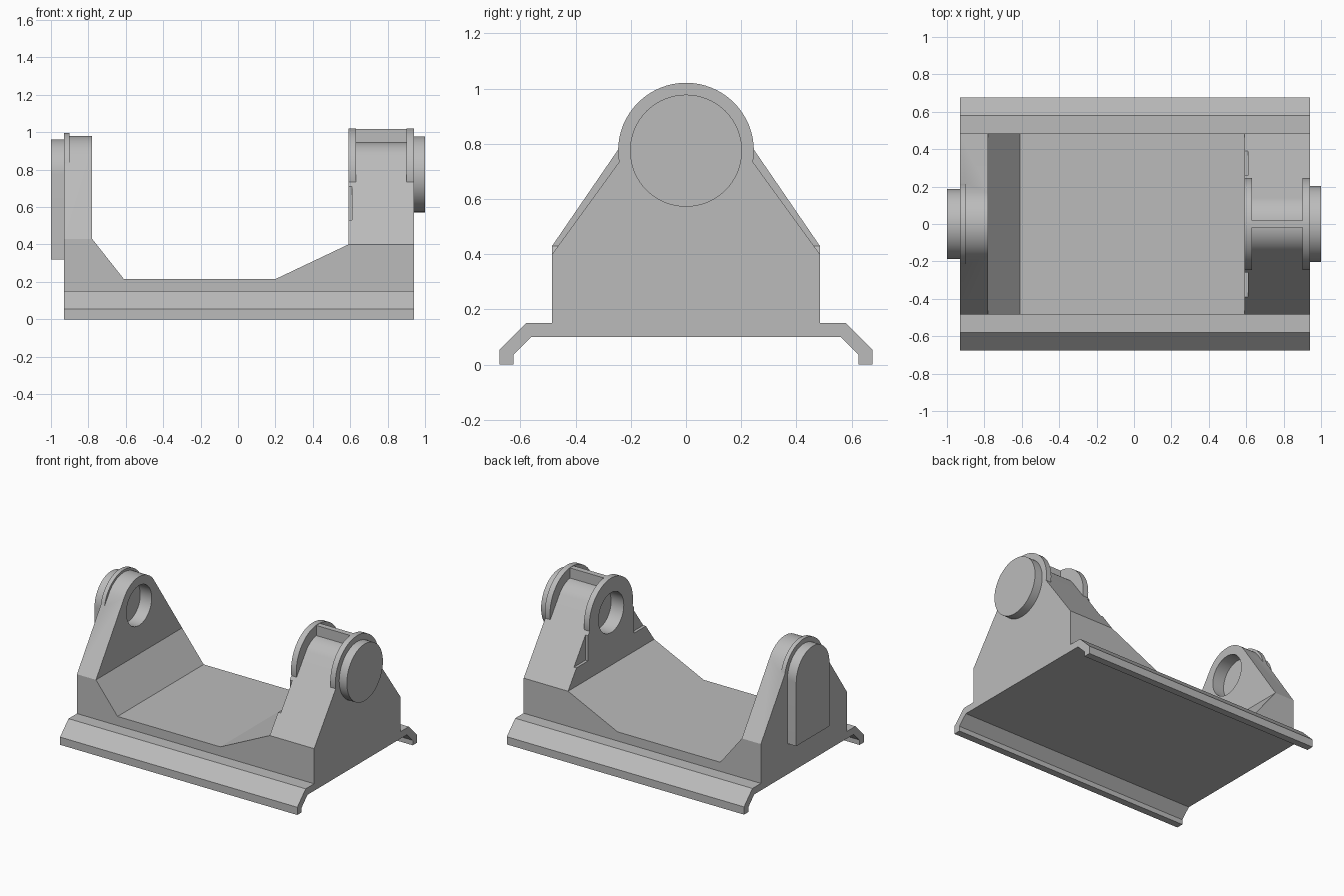
import bpy, bmesh
from math import cos, sin, pi, atan2, hypot, acos, radians

cube = bpy.data.objects.get("Cube")
if cube:
    bpy.data.objects.remove(cube, do_unlink=True)

grey = bpy.data.materials.new("plain grey")
grey.use_nodes = True
grey.diffuse_color = (0.5, 0.5, 0.5, 1)
grey.node_tree.nodes["Principled BSDF"].inputs["Base Color"].default_value = (0.5, 0.5, 0.5, 1)

AXIS_Z = 0.775      # height of the pivot axis
LEFT_X = -0.93      # ends of the base
RIGHT_X = 0.94


def prism(name, profile, start, end, axis="x"):
    """Extrude a profile, (y, z) along x or (x, z) along y."""
    bm = bmesh.new()
    place = (lambda a, b: (start, a, b)) if axis == "x" else (lambda a, b: (a, start, b))
    face = bm.faces.new([bm.verts.new(place(a, b)) for a, b in profile])
    moved = bmesh.ops.extrude_face_region(bm, geom=[face])["geom"]
    step = (end - start, 0, 0) if axis == "x" else (0, end - start, 0)
    bmesh.ops.translate(bm, vec=step, verts=[v for v in moved if isinstance(v, bmesh.types.BMVert)])
    bmesh.ops.recalc_face_normals(bm, faces=bm.faces)
    mesh = bpy.data.meshes.new(name)
    bm.to_mesh(mesh)
    bm.free()
    mesh.materials.append(grey)
    obj = bpy.data.objects.new(name, mesh)
    bpy.context.collection.objects.link(obj)
    return obj


def arc(radius, first, last, count):
    steps = [first + (last - first) * i / count for i in range(count + 1)]
    return [(radius * cos(t), AXIS_Z + radius * sin(t)) for t in steps]


def disc(name, radius, start, end):
    return prism(name, arc(radius, 0, 2 * pi, 64)[:-1], start, end)


def tower(name, foot_z, radius, start, end):
    """Tapered wall whose slopes run tangent into a round top."""
    half, drop = 0.485, foot_z - AXIS_Z
    tangent = atan2(drop, half) + acos(radius / hypot(half, drop))
    return prism(name, [(-half, foot_z), (half, foot_z)] + arc(radius, tangent, pi - tangent, 32), start, end)


def combine(target, tool, operation):
    mod = target.modifiers.new("combine", "BOOLEAN")
    mod.operation, mod.solver, mod.object = operation, "EXACT", tool
    bpy.context.view_layer.objects.active = target
    bpy.ops.object.modifier_apply(modifier=mod.name)
    bpy.data.objects.remove(tool, do_unlink=True)


# Base plate with bent skirts along both long sides
skirt = [(0.56, 0.1), (0.625, 0.035), (0.625, 0), (0.675, 0), (0.675, 0.055), (0.58, 0.15)]
prism("base_plate", skirt + [(-y, z) for y, z in reversed(skirt)], LEFT_X, RIGHT_X)

# Trough-shaped bed between the towers
prism("bed", [(LEFT_X, 0.15), (RIGHT_X, 0.15), (RIGHT_X, 0.4), (0.59, 0.4), (0.2, 0.215),
              (-0.61, 0.215), (-0.78, 0.43), (LEFT_X, 0.43)], -0.485, 0.485, "y")

# Narrow tower with a thin lip and a blind socket
narrow = tower("narrow_tower", 0.43, 0.205, LEFT_X, -0.78)
combine(narrow, disc("narrow_lip", 0.222, LEFT_X, -0.9), "UNION")
combine(narrow, disc("socket", 0.142, -0.87, -0.7), "DIFFERENCE")

# Wide tower with two flanges joined by a fin
wide = tower("wide_tower", 0.4, 0.172, 0.59, RIGHT_X)
for start, end in ((0.59, 0.632), (0.9, RIGHT_X)):
    combine(wide, disc("flange", 0.246, start, end), "UNION")
fin = [(-0.02, 0.9), (0.02, 0.9), (0.02, 1.018), (-0.02, 1.018)]
combine(wide, prism("fin", fin, 0.61, 0.92), "UNION")
combine(wide, disc("socket", 0.142, 0.5, 0.69), "DIFFERENCE")

# Shallow corner notches on the inner face of the wide tower
for side in (-1, 1):
    notch = [(0.26 * side, 0.53), (0.45 * side, 0.53), (0.45 * side, 0.71), (0.26 * side, 0.71)]
    combine(wide, prism("notch", notch, 0.5, 0.61), "DIFFERENCE")

# Outer bosses: a round cap and an arched plate
cap = disc("round_cap", 0.203, RIGHT_X, 1.0)
plate = prism("arched_plate", [(-0.187, 0.32), (0.187, 0.32)] + arc(0.187, 0, pi, 32), -1.0, LEFT_X)

# Smooth the round walls and keep the corners crisp
for obj in (narrow, wide, cap, plate):
    bpy.ops.object.select_all(action="DESELECT")
    obj.select_set(True)
    bpy.context.view_layer.objects.active = obj
    bpy.ops.object.shade_smooth_by_angle(angle=radians(25))
